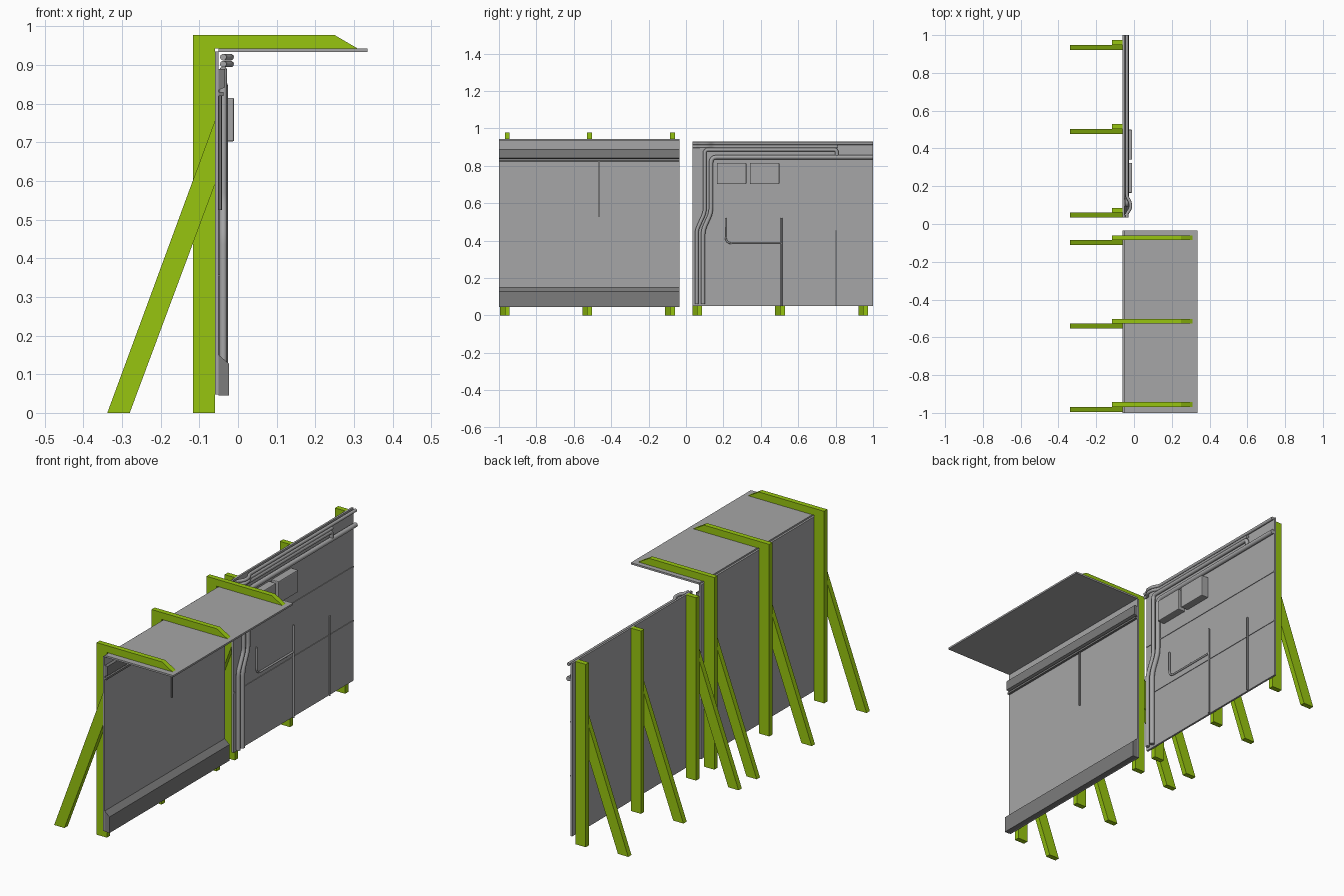
import bpy, bmesh, math
from mathutils import Vector

if "Cube" in bpy.data.objects:
    bpy.data.objects.remove(bpy.data.objects["Cube"])


def material(name, rgb):
    m = bpy.data.materials.new(name)
    m.diffuse_color = (*rgb, 1)
    m.use_nodes = True
    m.node_tree.nodes["Principled BSDF"].inputs["Base Color"].default_value = m.diffuse_color
    return m


GREEN = material("lime_green", (0.31, 0.56, 0.005))
GREY = material("mid_grey", (0.38, 0.38, 0.385))
DARK = material("dark_grey", (0.20, 0.20, 0.20))


def prism(name, profile, y0, y1, mat):
    """Extrude an (x, z) profile along y."""
    bm = bmesh.new()
    face = bm.faces.new([bm.verts.new((x, y0, z)) for x, z in profile])
    new = bmesh.ops.extrude_face_region(bm, geom=[face])["geom"]
    bmesh.ops.translate(bm, vec=(0, y1 - y0, 0),
                        verts=[v for v in new if isinstance(v, bmesh.types.BMVert)])
    bmesh.ops.recalc_face_normals(bm, faces=bm.faces)
    me = bpy.data.meshes.new(name)
    bm.to_mesh(me)
    bm.free()
    me.materials.append(mat)
    ob = bpy.data.objects.new(name, me)
    bpy.context.collection.objects.link(ob)
    return ob


def box(name, x0, x1, y0, y1, z0, z1, mat):
    return prism(name, [(x0, z0), (x1, z0), (x1, z1), (x0, z1)], y0, y1, mat)


def pipe(name, points, radius, mat=GREY, bend=0.03):
    """Round tube through the points, with rounded corners."""
    pts = [Vector(p) for p in points]
    path = [pts[0]]
    for a, b, c in zip(pts, pts[1:], pts[2:]):
        r = min(bend, (a - b).length * 0.48, (c - b).length * 0.48)
        p, q = b + (a - b).normalized() * r, b + (c - b).normalized() * r
        path += [p.lerp(b, t).lerp(b.lerp(q, t), t) for t in (0, .25, .5, .75, 1)]
    path.append(pts[-1])
    cu = bpy.data.curves.new(name, "CURVE")
    cu.dimensions = "3D"
    cu.bevel_depth = radius
    cu.bevel_resolution = 3
    cu.use_fill_caps = True
    sp = cu.splines.new("POLY")
    sp.points.add(len(path) - 1)
    for sp_pt, p in zip(sp.points, path):
        sp_pt.co = (*p, 1)
    cu.materials.append(mat)
    ob = bpy.data.objects.new(name, cu)
    bpy.context.collection.objects.link(ob)
    bpy.ops.object.select_all(action="DESELECT")
    ob.select_set(True)
    bpy.context.view_layer.objects.active = ob
    bpy.ops.object.convert(target="MESH")
    bpy.ops.object.shade_smooth_by_angle(angle=math.radians(40))
    return ob


# Green support frames: hooked posts on one panel, plain posts on the other
HOOK = [(-0.117, 0), (-0.06, 0), (-0.06, 0.942), (0.31, 0.942), (0.25, 0.977), (-0.117, 0.977)]
POST = [(-0.117, 0), (-0.06, 0), (-0.06, 0.93), (-0.117, 0.93)]
BRACE = [(-0.338, 0), (-0.28, 0), (-0.06, 0.59), (-0.06, 0.755)]
for y in (-0.956, -0.515, -0.073, 0.073, 0.516, 0.96):
    prism("support_post", HOOK if y < 0 else POST, y - 0.013, y + 0.013, GREEN)
    prism("support_brace", BRACE, y - 0.039, y - 0.013, GREEN)

# Roofed panel
A0, A1 = -1.0, -0.035
box("wall_panel", -0.06, -0.05, A0, A1, 0.047, 0.934, GREY)
box("roof_panel", -0.05, 0.335, A0, A1, 0.933, 0.942, GREY)
prism("base_kerb", [(-0.05, 0.045), (-0.023, 0.045), (-0.023, 0.127), (-0.05, 0.15)], A0, A1, DARK)
prism("upper_rail", [(-0.05, 0.835), (-0.033, 0.842), (-0.033, 0.89), (-0.05, 0.89)], A0, A1, DARK)
box("lower_rail", -0.05, -0.038, A0, A1, 0.82, 0.83, DARK)
pipe("wall_conduit", [(-0.046, -0.465, 0.525), (-0.046, -0.465, 0.82)], 0.004, DARK)

# Panel with pipework
B0, B1 = 0.035, 1.0
box("pipe_wall_panel", -0.06, -0.05, B0, B1, 0.05, 0.93, GREY)
for z in (0.355, 0.63):
    box("panel_seam", -0.05, -0.047, B0, B1, z - 0.003, z + 0.003, GREY)

# Paired downpipes that jog sideways and turn along the wall
X = -0.038
pipe("outer_downpipe", [(X, 0.057, 0.06), (X, 0.057, 0.455), (X, 0.1, 0.55), (X, 0.1, 0.886),
                        (X, 0.806, 0.886), (X, 0.806, 0.855)], 0.010, bend=0.02)
pipe("inner_downpipe", [(X, 0.091, 0.06), (X, 0.091, 0.455), (X, 0.134, 0.55), (X, 0.134, 0.846),
                        (X, 1.0, 0.846)], 0.012, bend=0.03)

# Top pipes, stepping out over the downpipes
for z, end in ((0.92, 1.0), (0.902, 0.81)):
    pipe("top_pipe", [(-0.038, 0.035, z), (-0.038, 0.055, z), (-0.019, 0.08, z),
                      (-0.019, 0.115, z), (-0.038, 0.145, z), (-0.038, end, z)], 0.0085, bend=0.015)

# Junction boxes
for y in (0.165, 0.341):
    ob = box("junction_box", -0.052, -0.01, y, y + 0.158, 0.702, 0.815, GREY)
    bev = ob.modifiers.new("soft_edges", "BEVEL")
    bev.width = 0.004
    bev.segments = 2

# Thin conduits
T = -0.045
pipe("conduit_long", [(T, 0.51, 0.05), (T, 0.51, 0.52)], 0.005)
pipe("conduit_short", [(T, 0.802, 0.05), (T, 0.802, 0.455)], 0.004)
pipe("conduit_branch", [(T, 0.212, 0.52), (T, 0.212, 0.385), (T, 0.51, 0.385)], 0.005, bend=0.035)
